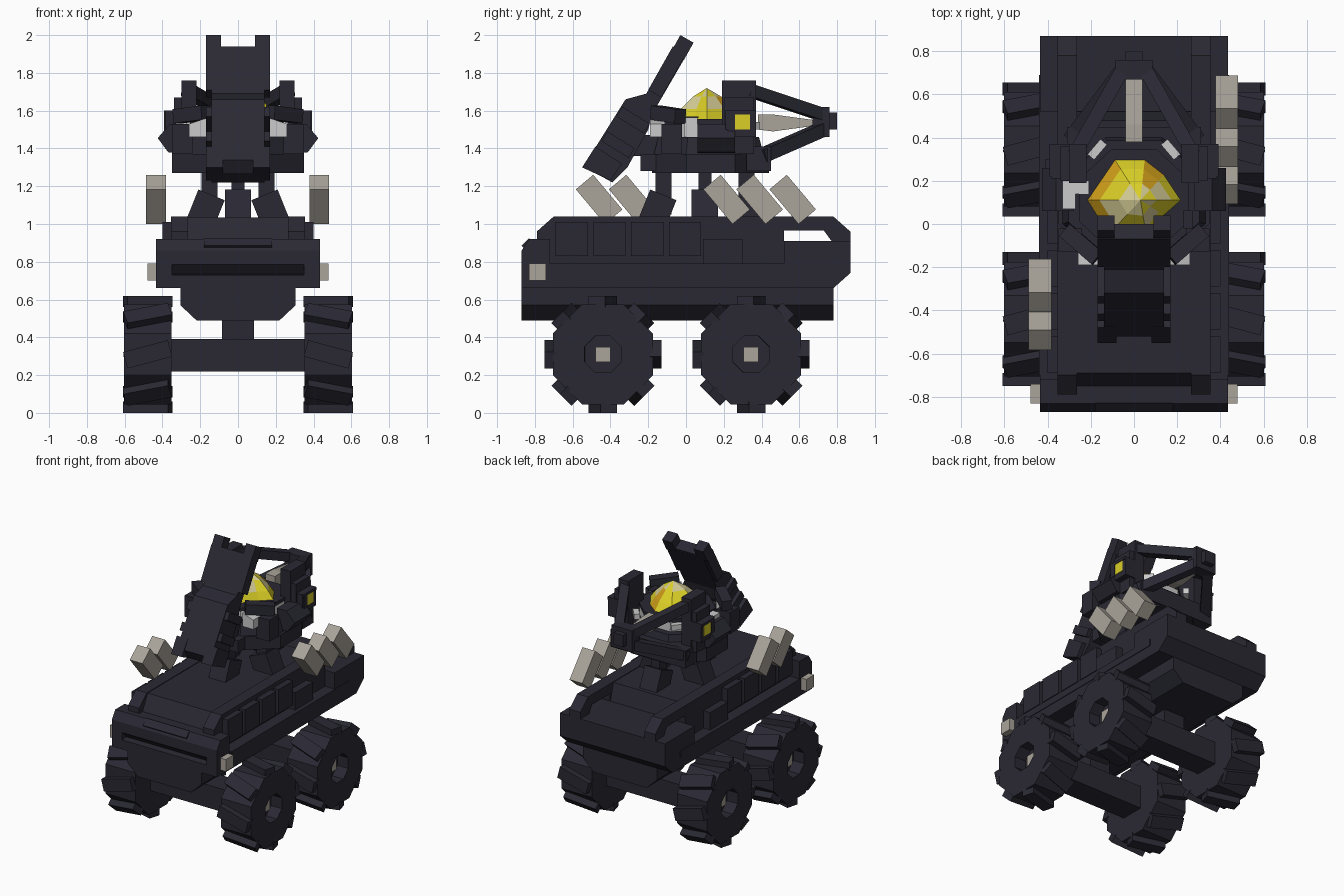
import bpy, bmesh, math
from mathutils import Matrix, Vector

cube = bpy.data.objects.get("Cube")
if cube:
    bpy.data.objects.remove(cube, do_unlink=True)


def material(name, r, g, b):
    m = bpy.data.materials.new(name)
    m.use_nodes = True
    m.diffuse_color = (r, g, b, 1)
    m.node_tree.nodes["Principled BSDF"].inputs["Base Color"].default_value = (r, g, b, 1)
    return m


DARK = material("dark_armour", .023, .022, .034)
STONE = material("warm_grey", .40, .37, .32)
LIGHT = material("light_grey", .60, .60, .60)
YELLOW = material("yellow", .70, .62, .02)
ORANGE = material("orange", .62, .34, .01)
PALE = material("pale_yellow", .66, .60, .30)
SIDES = ((1, "left"), (-1, "right"))


def finish(name, bm, *mats):
    bmesh.ops.recalc_face_normals(bm, faces=bm.faces)
    mesh = bpy.data.meshes.new(name)
    bm.to_mesh(mesh)
    bm.free()
    for m in mats:
        mesh.materials.append(m)
    bpy.context.collection.objects.link(bpy.data.objects.new(name, mesh))


def block(name, size, matrix, mat=DARK):
    bm = bmesh.new()
    bmesh.ops.create_cube(bm, size=1, matrix=matrix @ Matrix.Diagonal((*size, 1)))
    finish(name, bm, mat)


def box(name, x, y, z, mat=DARK):
    """Box from (min, max) ranges."""
    mid = [(a + b) / 2 for a, b in (x, y, z)]
    block(name, [abs(b - a) for a, b in (x, y, z)], Matrix.Translation(mid), mat)


def pair(name, x, y, z, mat=DARK):
    for s, side in SIDES:
        box(f"{name}_{side}", (s * x[0], s * x[1]), y, z, mat)


def prism(name, profile, lo, hi, axis="x", mat=DARK):
    """Extrude a (y,z) profile along x, or an (x,z) profile along y."""
    bm = bmesh.new()
    place = (lambda a, b, t: (t, a, b)) if axis == "x" else (lambda a, b, t: (a, t, b))
    rings = [[bm.verts.new(place(a, b, t)) for a, b in profile] for t in (lo, hi)]
    for r in rings:
        bm.faces.new(r)
    n = len(profile)
    for i in range(n):
        j = (i + 1) % n
        bm.faces.new((rings[0][i], rings[0][j], rings[1][j], rings[1][i]))
    finish(name, bm, mat)


def octagon(name, y, rx, ry, z0, z1, top=1.0, mat=DARK):
    bm = bmesh.new()
    k = 1 / math.cos(math.pi / 8)
    m = (Matrix.Translation((0, y, (z0 + z1) / 2)) @ Matrix.Diagonal((rx, ry, 1, 1))
         @ Matrix.Rotation(math.pi / 8, 4, "Z"))
    bmesh.ops.create_cone(bm, cap_ends=True, segments=8, radius1=k, radius2=k * top,
                          depth=z1 - z0, matrix=m)
    finish(name, bm, mat)


def bar(name, p, q, w, mat=DARK):
    p, q = Vector(p), Vector(q)
    m = Matrix.Translation((p + q) / 2) @ (q - p).to_track_quat("Z", "Y").to_matrix().to_4x4()
    block(name, (w, w, (q - p).length), m, mat)


# Wheels with slanted treads, hollow outer hubs and axles
def wheel(name, s, y):
    c = Matrix.Translation((s * .478, y, .31))
    bm = bmesh.new()
    r = .265 / math.cos(math.pi / 8)
    bmesh.ops.create_cone(bm, cap_ends=True, segments=8, radius1=r, radius2=r, depth=.25,
                          matrix=c @ Matrix.Rotation(math.pi / 2, 4, "Y")
                          @ Matrix.Rotation(math.pi / 8, 4, "Z"))
    bm.normal_update()
    caps = [f for f in bm.faces if f.normal.x * s > .9]
    bmesh.ops.inset_individual(bm, faces=caps, thickness=.182)
    bmesh.ops.inset_individual(bm, faces=caps, thickness=.001, depth=-.09)
    for i in range(8):
        m = (c @ Matrix.Rotation(i * math.pi / 4, 4, "X") @ Matrix.Translation((0, 0, .28))
             @ Matrix.Rotation(math.radians(-15 * s), 4, "Z") @ Matrix.Diagonal((.245, .09, .06, 1)))
        bmesh.ops.create_cube(bm, size=1, matrix=m)
    finish(name, bm, DARK)


for y, end in ((-.44, "front"), (.345, "rear")):
    for s, side in SIDES:
        wheel(f"{end}_wheel_{side}", s, y)
    pair(f"{end}_hub", (.48, .545), (y - .04, y + .04), (.27, .35), STONE)
    box(f"{end}_axle", (-.36, .36), (y - .09, y + .09), (.22, .39))
    box(f"{end}_axle_post", (-.085, .085), (y - .08, y + .08), (.38, .50))

# Hull with a groove across the nose
prism("belly", [(-.22, .49), (.22, .49), (.305, .57), (.305, .67), (-.305, .67), (-.305, .57)],
      -.87, .78, "y")
prism("lower_hull", [(-.87, .66), (.78, .66), (.87, .74), (.87, .79), (-.87, .79),
                     (-.82, .735), (-.87, .73)], -.435, .435)
pair("nose_corner", (.35, .435), (-.87, -.80), (.70, .79))
prism("nose", [(-.87, .785), (-.87, .86), (-.83, .92), (-.72, .92), (-.72, .785)], -.435, .435)
prism("nose_vent", [(-.87, .885), (-.83, .925), (-.82, .87), (-.85, .865)], -.18, .18)
box("rear_deck", (-.435, .435), (.52, .87), (.78, .91))
prism("upper_hull", [(-.75, .78), (-.75, .92), (-.69, 1.035), (.48, 1.035), (.55, .78)], -.28, .28)
rail = [(-.79, .78), (-.79, .96), (-.70, 1.04), (.78, 1.04), (.87, .96), (.87, .85),
        (.80, .85), (.77, .91), (.73, .965), (.52, .965), (.52, .78)]
for s, side in SIDES:
    prism(f"side_rail_{side}", rail, s * .265, s * .355)
for i in range(4):
    y = -.69 + i * .20
    pair(f"side_panel_{i + 1}", (.35, .40), (y, y + .17), (.83, 1.01))
pair("side_hatch", (.35, .41), (.09, .30), (.79, .92))
pair("side_ledge", (.43, .44), (-.70, .69), (.74, .79))
pair("head_lamp", (.43, .48), (-.83, -.74), (.70, .79), STONE)

# Tilted launch tubes: three on the left, two on the right
for x, ys in ((.43, (.215, .39, .565)), (-.435, (-.46, -.285))):
    for i, y in enumerate(ys):
        m = Matrix.Translation((x, y, 1.13)) @ Matrix.Rotation(math.radians(40), 4, "X")
        block(f"launch_tube_{i + 1}", (.105, .12, .24), m, STONE)

# Pedestal feet and posts
for i, (r, pr) in enumerate(((.25, .22), (.17, .15), (.25, .22), (.17, .15))):
    turn = Matrix.Translation((0, .10, 0)) @ Matrix.Rotation(i * math.pi / 2, 4, "Z")
    block(f"pedestal_foot_{i + 1}", (.14, .15, .16),
          turn @ Matrix.Translation((0, -r, 1.08)) @ Matrix.Rotation(math.radians(-22), 4, "X"))
    block(f"pedestal_post_{i + 1}", (.07, .085, .24), turn @ Matrix.Translation((0, -pr, 1.17)))

# Turret body: light band capped by a dark plate
octagon("turret_base", .13, .35, .31, 1.27, 1.37)
octagon("turret_body", .12, .33, .29, 1.37, 1.46, .92)
octagon("turret_band", .11, .25, .23, 1.45, 1.53, mat=LIGHT)
octagon("turret_cap", .11, .255, .235, 1.53, 1.555)
box("turret_chin", (-.17, .17), (-.24, -.08), (1.28, 1.37))
box("rear_mount", (-.31, .31), (.32, .45), (1.28, 1.41))
pair("front_cheek", (.24, .35), (-.13, -.02), (1.37, 1.53))
for s, side in SIDES:
    pod = [(s * .28, 1.37), (s * .37, 1.38), (s * .425, 1.455), (s * .36, 1.53), (s * .28, 1.53)]
    prism(f"side_pod_{side}", pod, .06, .26, "y")
    glint = [(s * .17, 1.46), (s * .26, 1.46), (s * .26, 1.53), (s * .17, 1.56)]
    prism(f"front_glint_{side}", glint, -.19, -.11, "y", LIGHT)
    bar(f"brow_guard_{side}", (s * .32, -.03, 1.57), (s * .17, -.16, 1.59), .075)
    bar(f"rear_glint_{side}", (s * .20, .31, 1.52), (s * .14, .38, 1.52), .04, LIGHT)
box("left_panel", (.24, .265), (-.01, .06), (1.46, 1.56), LIGHT)
box("left_panel_cap", (.23, .27), (-.02, .065), (1.56, 1.57))
box("right_panel", (-.33, -.27), (.07, .20), (1.44, 1.56), LIGHT)
box("right_panel_step", (-.28, -.21), (.14, .20), (1.44, 1.56), LIGHT)
pair("tower", (.22, .30), (.19, .37), (1.37, 1.76))
pair("shoulder", (.28, .34), (.20, .36), (1.37, 1.67))
pair("side_box", (.30, .385), (.21, .37), (1.46, 1.60))
pair("side_light", (.38, .388), (.26, .34), (1.50, 1.58), YELLOW)
pair("side_light_brow", (.37, .392), (.22, .37), (1.58, 1.60))
pair("side_light_front", (.37, .392), (.22, .26), (1.46, 1.60))

# Faceted cockpit dome with mixed facets
outline = [(-.22, .11), (-.09, .30), (.05, .30), (.14, .23), (.22, .11), (.14, .04), (.06, -.07), (-.12, -.05)]
bm = bmesh.new()
peak = Vector((.03, .11))
rings = []
for scale, z in ((1, 1.55), (.76, 1.61), (.4, 1.675)):
    rings.append([bm.verts.new((*(peak + (Vector(p) - peak) * scale), z)) for p in outline])
apex = bm.verts.new((*peak, 1.72))
for i in range(8):
    j = (i + 1) % 8
    lower = bm.faces.new((rings[0][i], rings[0][j], rings[1][j], rings[1][i]))
    upper = bm.faces.new((rings[1][i], rings[1][j], rings[2][j], rings[2][i]))
    tip = bm.faces.new((rings[2][i], rings[2][j], apex))
    left_edge = lower.calc_center_median().x < -.12
    lower.material_index = 1 if left_edge or i == 2 else 0
    upper.material_index = 1 if i == 2 else 2 * (i in (3, 5, 7))
    tip.material_index = 2 * (i in (0, 2, 4, 6, 7))
finish("cockpit_dome", bm, YELLOW, ORANGE, PALE)

# Raised front shield with two prongs above and two tabs below
shield = [(-.52, 1.34), (-.32, 1.66), (-.21, 1.69), (-.07, 1.93), (.0, 1.89), (-.18, 1.58),
          (-.20, 1.50), (-.31, 1.30), (-.39, 1.22), (-.48, 1.27)]
prism("shield", shield, -.14, .14)
prism("shield_upper", [(-.20, 1.71), (-.07, 1.94), (.0, 1.90), (-.13, 1.67)], -.17, .17)
prong = [(-.08, 1.91), (-.03, 2.0), (.04, 1.96), (-.01, 1.87)]
tab = [(-.55, 1.30), (-.48, 1.41), (-.34, 1.32), (-.40, 1.23)]
for s, side in SIDES:
    prism(f"shield_prong_{side}", prong, s * .09, s * .17)
    prism(f"shield_tab_{side}", tab, s * .08, s * .17)
tilt = Matrix.Rotation(math.radians(-32), 4, "X")
for i, (y, z) in enumerate(((-.36, 1.42), (-.28, 1.55))):
    block(f"shield_band_{i + 1}", (.34, .17, .06), Matrix.Translation((0, y, z)) @ tilt)
box("shield_mount", (-.12, .12), (-.28, -.08), (1.36, 1.47))

# Rear tail frame
for s, side in SIDES:
    bar(f"tail_upper_bar_{side}", (s * .27, .33, 1.71), (s * .05, .72, 1.58), .065)
    bar(f"tail_lower_bar_{side}", (s * .29, .40, 1.36), (s * .05, .72, 1.50), .07)
box("tail_block", (-.085, .085), (.67, .76), (1.46, 1.62))
box("tail_tip", (-.04, .04), (.74, .80), (1.50, 1.59))
prism("tail_rod", [(.38, 1.50), (.38, 1.58), (.46, 1.58), (.68, 1.55), (.68, 1.52), (.46, 1.49)],
      -.04, .04, mat=STONE)
